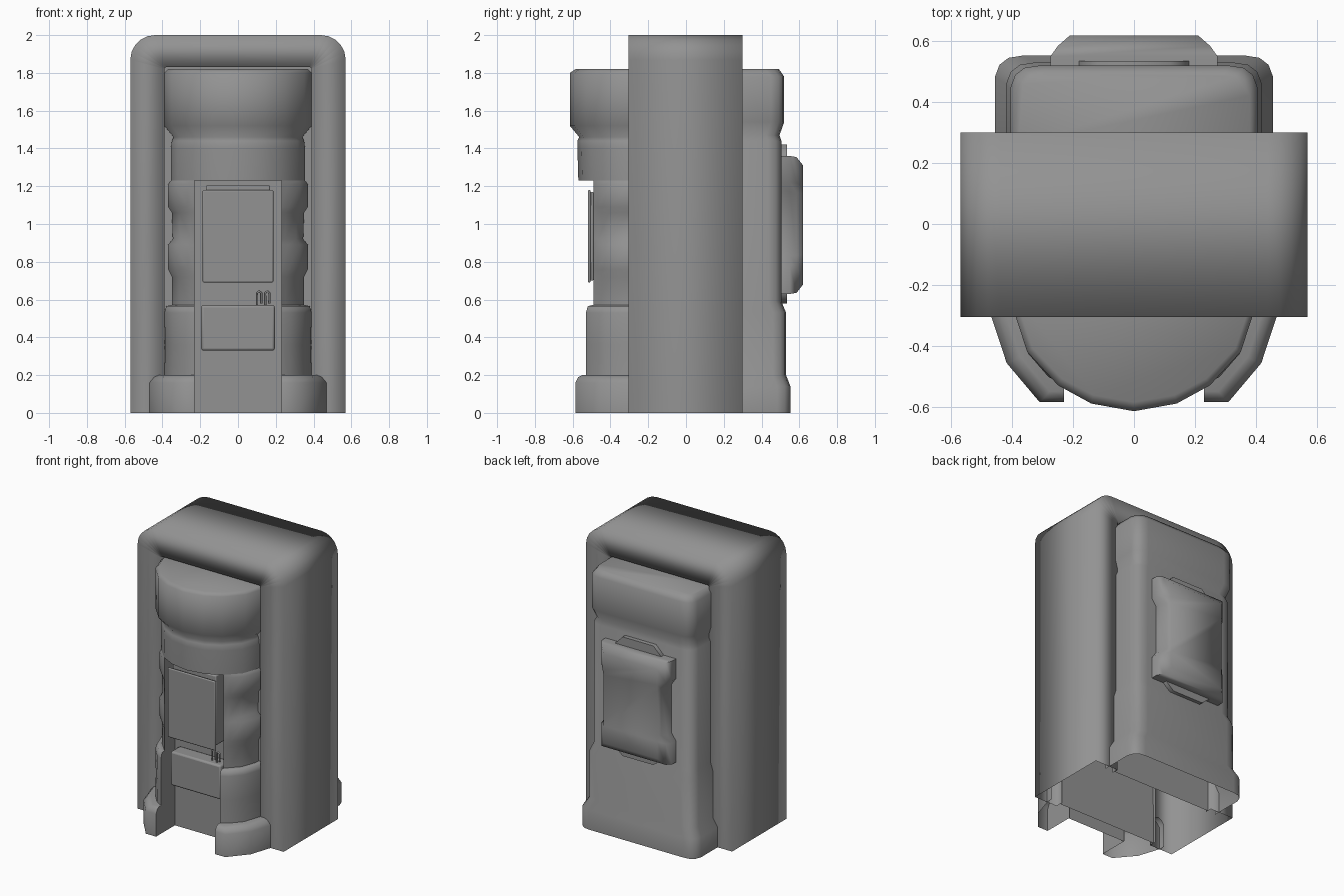
import bpy, bmesh, math

if "Cube" in bpy.data.objects:
    bpy.data.objects.remove(bpy.data.objects["Cube"])

# One dark grey for every part
grey = bpy.data.materials.new("dark_grey")
grey.diffuse_color = (.29, .29, .29, 1)
grey.use_nodes = True
grey.node_tree.nodes["Principled BSDF"].inputs["Base Color"].default_value = grey.diffuse_color


def finish(bm, name, angle=35, bevel=0.0):
    bmesh.ops.recalc_face_normals(bm, faces=bm.faces)
    me = bpy.data.meshes.new(name)
    bm.to_mesh(me)
    bm.free()
    me.materials.append(grey)
    ob = bpy.data.objects.new(name, me)
    bpy.context.collection.objects.link(ob)
    bpy.ops.object.select_all(action='DESELECT')
    bpy.context.view_layer.objects.active = ob
    ob.select_set(True)
    if bevel:
        m = ob.modifiers.new("bevel", 'BEVEL')
        m.width, m.segments = bevel, 2
    bpy.ops.object.shade_smooth_by_angle(angle=math.radians(angle))
    return ob


def loft(name, rows, closed=False, cap_start=False, cap_end=False, angle=70, mirror=False):
    """Skin a list of equal-length point rows with quads."""
    bm = bmesh.new()
    vs = [[bm.verts.new(p) for p in r] for r in rows]
    n = len(rows[0])
    for a, b in zip(vs, vs[1:]):
        for i in range(n if closed else n - 1):
            j = (i + 1) % n
            bm.faces.new((a[i], a[j], b[j], b[i]))
    if cap_start:
        bm.faces.new(vs[0])
    if cap_end:
        bm.faces.new(vs[-1])
    if mirror:
        geo = bm.verts[:] + bm.edges[:] + bm.faces[:]
        bmesh.ops.mirror(bm, geom=geo, axis='X', merge_dist=0.0001)
    return finish(bm, name, angle)


def box(name, x0, x1, y0, y1, z0, z1, bevel=0.0):
    bm = bmesh.new()
    bmesh.ops.create_cube(bm, size=1)
    for v in bm.verts:
        v.co = ((x0 + x1) / 2 + v.co.x * (x1 - x0),
                (y0 + y1) / 2 + v.co.y * (y1 - y0),
                (z0 + z1) / 2 + v.co.z * (z1 - z0))
    return finish(bm, name, 35, bevel)


def full(half):
    """Complete a right-hand half outline with its mirrored left side."""
    return half + [(-x, y, z) for x, y, z in reversed(half) if abs(x) > 1e-6]


def panel(name, w, y, z0, z1):
    return loft(name, [[(-w, y, z0), (w, y, z0)], [(-w, y, z1), (w, y, z1)]])


# Arch frame: outer and inner U outlines swept front to back, shaded fully smooth
def arch(w, h, r, y):
    half = [(w, y, 0)]
    for i in range(6):
        a = math.radians(18 * i)
        half.append((w - r + r * math.cos(a), y, h - r + r * math.sin(a)))
    return full(half)


loft("arch_frame", [arch(.39, 1.83, .01, -.25), arch(.39, 1.83, .01, -.305),
                    arch(.57, 2.0, .13, -.305), arch(.57, 2.0, .13, .30),
                    arch(.39, 1.83, .01, .30), arch(.39, 1.83, .01, .25)], angle=179)
panel("front_backing", .39, -.27, 0, 1.83)
panel("rear_backing", .39, .27, 0, 1.83)


# Curved hood and neck above the front niche
def arc(z, w, d):
    uv = [(1, 0), (.9, .38), (.64, .73), (.36, .92), (0, 1)]
    return full([(w, -.26, z)] + [(w * u, -.3 - (d - .3) * v, z) for u, v in uv])


loft("front_hood", [arc(1.82, .37, .585), arc(1.80, .39, .615), arc(1.52, .39, .615),
                    arc(1.46, .34, .565), arc(1.44, .35, .575), arc(1.40, .355, .575),
                    arc(1.23, .355, .57)], cap_start=True, cap_end=True, angle=80)


# Columns, legs and feet either side of the niche
def column(z, w, yf, k=.88, m=.72):
    e = yf - .3
    return [(w, -.26, z), (w, -.3, z), (.89 * w, -.3 - .55 * e, z),
            (m * w, -.3 - k * e, z), (.23, -yf, z), (.23, -.37, z)]


sides = [(1.23, .355), (1.21, .37), (1.09, .37), (1.06, .35), (.92, .345),
         (.89, .37), (.76, .37), (.72, .35), (.56, .35)]
loft("side_columns", [column(z, w, .49) for z, w in sides], mirror=True)
loft("front_legs", [column(.57, .36, .50), column(.565, .38, .52), column(.53, .39, .53),
                    column(.36, .385, .53), column(.19, .39, .53)],
     cap_start=True, mirror=True, angle=80)
loft("front_feet", [column(.20, .42, .55, 1, .66), column(.19, .445, .57, 1, .66),
                    column(.16, .47, .585, 1, .66), column(0, .47, .585, 1, .66)],
     cap_start=True, mirror=True, angle=80)

# Niche contents: back panel, screen, shelf box and cable hoops
panel("niche_panel", .23, -.375, 0, 1.23)
box("screen_mount", -.17, .17, -.49, -.37, .71, 1.205, .008)
box("screen_rim", -.175, .175, -.507, -.49, .70, 1.17, .005)
box("screen", -.187, .187, -.52, -.505, .69, 1.18, .007)
box("shelf_box", -.195, .195, -.475, -.37, .33, .57, .012)
for i, x in enumerate((.112, .155)):
    cu = bpy.data.curves.new("cable_hoop", 'CURVE')
    cu.dimensions = '3D'
    cu.bevel_depth, cu.bevel_resolution = .006, 1
    cu.materials.append(grey)
    pts = [(x - .011, .56), (x - .011, .635), (x, .645), (x + .011, .635), (x + .011, .58)]
    sp = cu.splines.new('POLY')
    sp.points.add(len(pts) - 1)
    for p, (px, pz) in zip(sp.points, pts):
        p.co = (px, -.43 - .01 * i, pz, 1)
    bpy.context.collection.objects.link(bpy.data.objects.new("cable_hoop", cu))


# Rear housing: rounded shell with head, waist, skirt and base
def rear(z, w, yb):
    return full([(w, .26, z), (w, yb - .07, z), (w - .015, yb - .03, z),
                 (w - .045, yb - .007, z), (w - .09, yb, z)])


loft("rear_housing", [rear(1.82, .38, .492), rear(1.78, .405, .52), rear(1.54, .405, .52),
                      rear(1.47, .385, .495), rear(1.44, .40, .505), rear(.59, .40, .505),
                      rear(.53, .42, .53), rear(.20, .42, .53), rear(.14, .457, .553),
                      rear(0, .457, .553)], cap_start=True)

# Rear pack with notched sides over a tabbed mounting plate
zs = [1.36, 1.22, 1.17, .83, .78, .63]
xs = [.275, .275, .24, .24, .275, .275]


def pack(y, trim, x_in=0.0):
    half = [(x - x_in, y, 1 + (z - 1) * trim) for x, z in zip(xs, zs)]
    return full(half)


top = full([(.21, .62, z) for z in (1.31, 1.2, 1.16, .84, .8, .68)])
loft("rear_pack", [pack(.49, 1), pack(.55, 1), pack(.585, .985, .025), top],
     closed=True, cap_end=True)


def plate(y):
    return full([(.12, y, 1.42), (.18, y, 1.36), (.18, y, .63), (.12, y, .58)])


loft("pack_plate", [plate(.49), plate(.535)], closed=True, cap_end=True)
